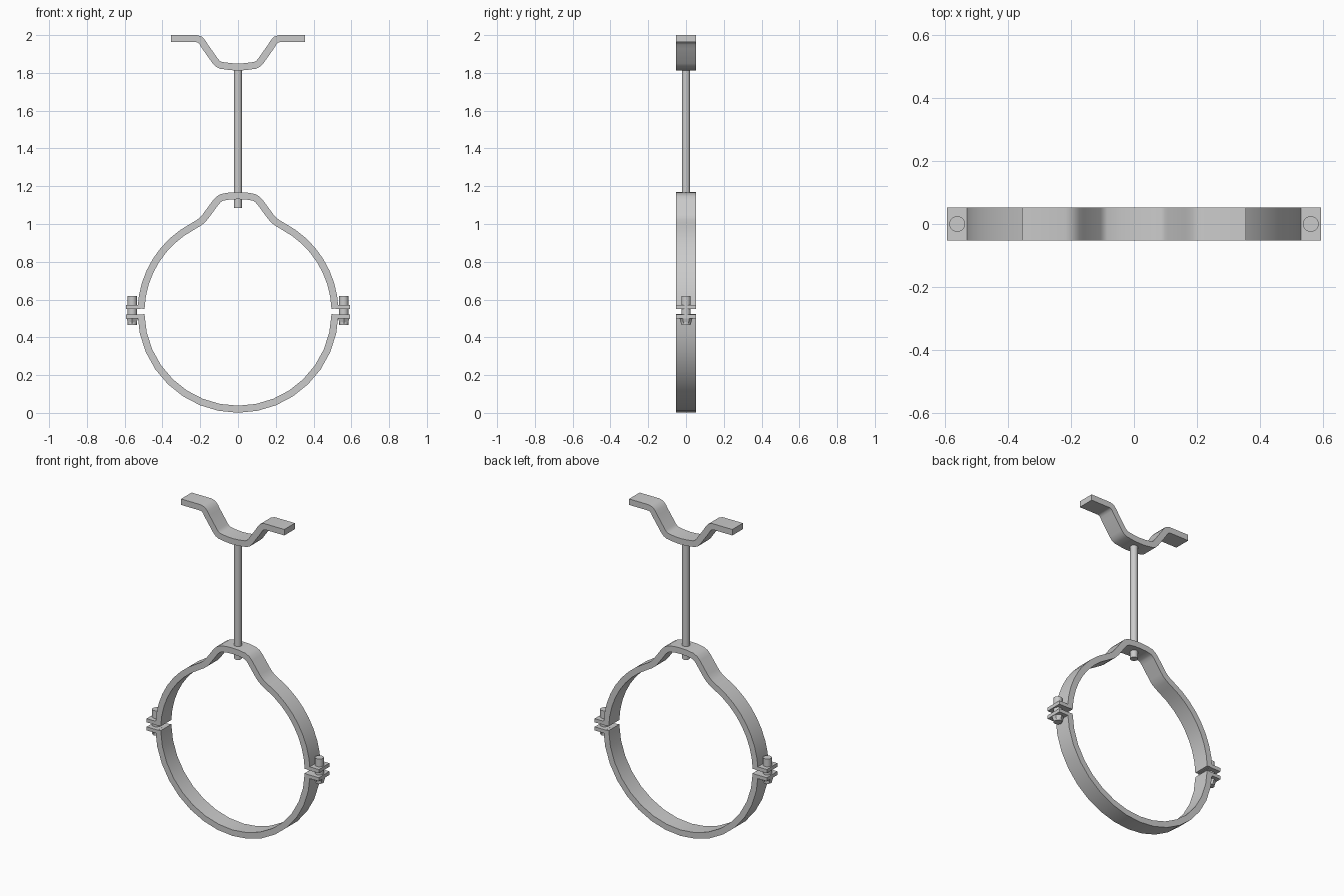
import bpy, bmesh
from math import sin, cos, asin, atan2, pi
from mathutils import Vector

if "Cube" in bpy.data.objects:
    bpy.data.objects.remove(bpy.data.objects["Cube"])

HALF_W = 0.052      # half width of the strap in y
THICK = 0.037       # strap thickness
CZ, R = 0.533, 0.5135  # ring centre height and mid radius


def finish(name, bm):
    bmesh.ops.recalc_face_normals(bm, faces=bm.faces)
    me = bpy.data.meshes.new(name)
    bm.to_mesh(me)
    bm.free()
    ob = bpy.data.objects.new(name, me)
    bpy.context.collection.objects.link(ob)
    bpy.ops.object.select_all(action='DESELECT')
    ob.select_set(True)
    bpy.context.view_layer.objects.active = ob
    bpy.ops.object.shade_smooth_by_angle(angle=0.5)
    return ob


def strap(name, half):
    """Flat bar bent along a centre line; half runs from x=0 outwards and is mirrored."""
    path = [Vector((-x, z)) for x, z in reversed(half[1:])] + [Vector(p) for p in half]
    bm = bmesh.new()
    rings = []
    for i, p in enumerate(path):
        a = (p - path[i - 1]).normalized() if i else None
        b = (path[i + 1] - p).normalized() if i < len(path) - 1 else None
        a, b = a or b, b or a
        t = (a + b).normalized()
        n = Vector((-t.y, t.x)) * (THICK / 2 / max(t.dot(a), 0.5))
        rings.append([bm.verts.new((p.x + s * n.x, y, p.y + s * n.y))
                      for s, y in ((1, -HALF_W), (1, HALF_W), (-1, HALF_W), (-1, -HALF_W))])
    for r0, r1 in zip(rings, rings[1:]):
        for k in range(4):
            bm.faces.new((r0[k], r0[(k + 1) % 4], r1[(k + 1) % 4], r1[k]))
    bm.faces.new(rings[0])
    bm.faces.new(rings[-1])
    return finish(name, bm)


def arc(a0, a1, n):
    return [(R * cos(a0 + (a1 - a0) * i / n), CZ + R * sin(a0 + (a1 - a0) * i / n))
            for i in range(n + 1)]


def rod(name, x, z0, z1, r0, r1, sides):
    bm = bmesh.new()
    bmesh.ops.create_cone(bm, cap_ends=True, segments=sides, radius1=r0, radius2=r1, depth=z1 - z0)
    bmesh.ops.translate(bm, verts=bm.verts, vec=(x, 0, (z0 + z1) / 2))
    return finish(name, bm)


def box(name, x0, x1, z0, z1):
    bm = bmesh.new()
    bmesh.ops.create_cube(bm, size=1)
    for v in bm.verts:
        v.co = ((x0 + x1) / 2 + v.co.x * (x1 - x0), v.co.y * 2 * HALF_W,
                (z0 + z1) / 2 + v.co.z * (z1 - z0))
    return finish(name, bm)


# Ceiling bracket
strap("ceiling_bracket", [(0, 1.831), (0.04, 1.833), (0.09, 1.84), (0.107, 1.848), (0.12, 1.862),
                          (0.175, 1.94), (0.188, 1.961), (0.202, 1.976), (0.22, 1.982), (0.355, 1.982)])

# Threaded rod
rod("hanger_rod", 0, 1.085, 1.82, 0.022, 0.022, 24)

# Upper clamp half: raised saddle, then arc down to the gap
strap("upper_clamp", [(0, 1.15), (0.045, 1.148), (0.085, 1.141), (0.102, 1.131), (0.118, 1.114),
                      (0.172, 1.04), (0.19, 1.02), (0.208, 1.006)]
      + arc(atan2(0.455, 0.238), asin((0.552 - CZ) / R), 8))

# Lower clamp half
strap("lower_clamp", arc(-pi / 2, asin((0.521 - CZ) / R), 8))

# Flanges and bolts on both sides
for side, s in (("left", -1), ("right", 1)):
    x0, x1 = sorted((s * 0.515, s * 0.592))
    box(side + "_upper_flange", x0, x1, 0.549, 0.572)
    box(side + "_lower_flange", x0, x1, 0.499, 0.521)
    rod(side + "_bolt", s * 0.56, 0.466, 0.62, 0.025, 0.025, 24)
    rod(side + "_bolt_nut", s * 0.56, 0.468, 0.499, 0.024, 0.034, 6)
